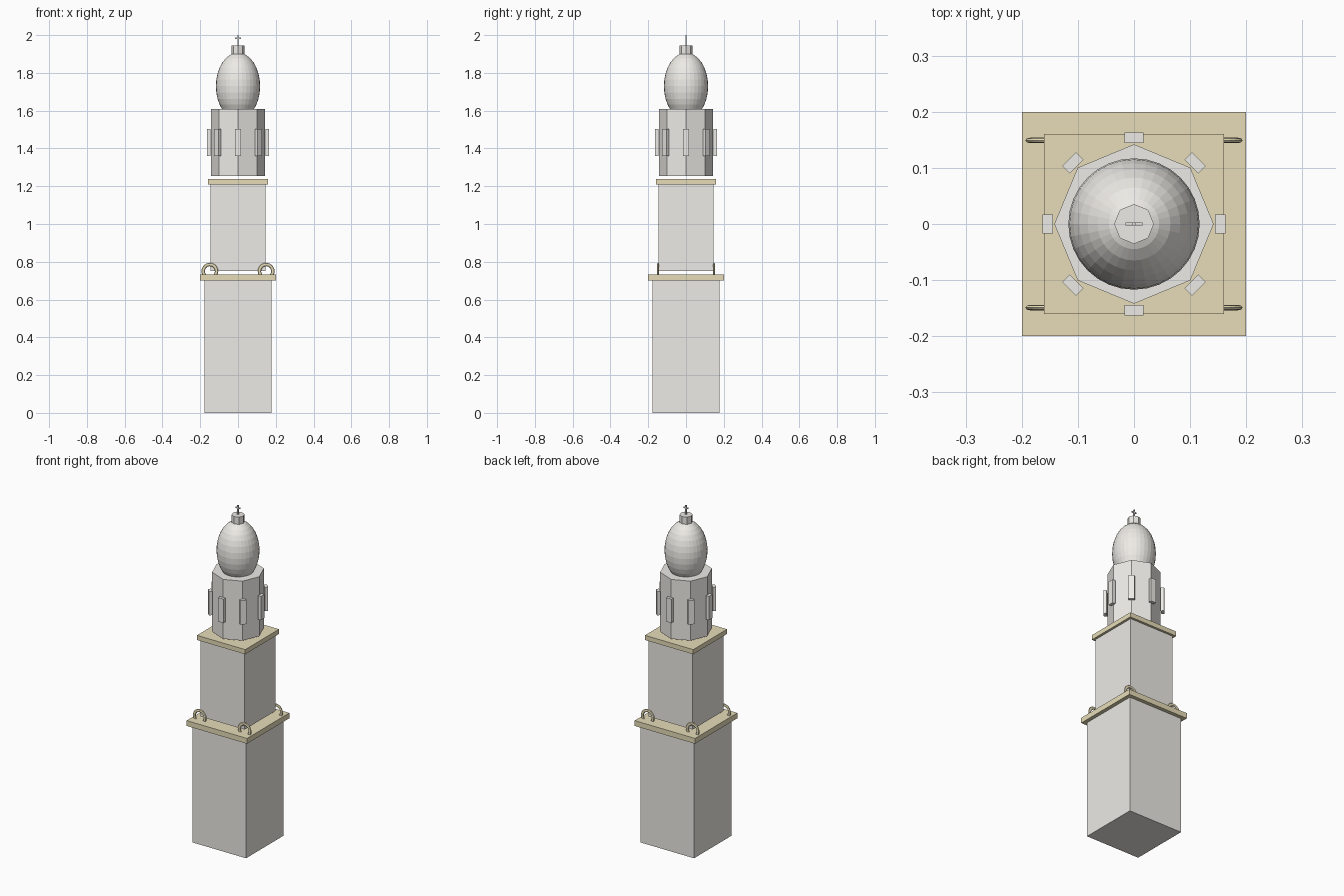
import bpy, math

if "Cube" in bpy.data.objects:
    bpy.data.objects.remove(bpy.data.objects["Cube"])

def material(name, rgb):
    m = bpy.data.materials.new(name)
    m.diffuse_color = (*rgb, 1)
    m.use_nodes = True
    m.node_tree.nodes["Principled BSDF"].inputs["Base Color"].default_value = m.diffuse_color
    return m

stone = material("stone", (0.85, 0.83, 0.79))
gold = material("gold", (0.80, 0.72, 0.48))

def finish(name, mat):
    ob = bpy.context.object
    ob.name = name
    ob.data.materials.append(mat)
    return ob

def box(name, x, y, z0, z1, mat, loc=(0, 0), turn=0):
    """Box with half sizes x, y spanning z0..z1."""
    bpy.ops.mesh.primitive_cube_add(size=2, location=(*loc, (z0 + z1) / 2), rotation=(0, 0, turn))
    bpy.context.object.scale = (x, y, (z1 - z0) / 2)
    return finish(name, mat)

def octagon(name, r, z0, z1, mat):
    bpy.ops.mesh.primitive_cylinder_add(vertices=8, radius=r, depth=z1 - z0,
                                        location=(0, 0, (z0 + z1) / 2))
    return finish(name, mat)

# square tiers and their cornices
box("lower_shaft", 0.178, 0.178, 0, 0.70, stone)
box("lower_cornice", 0.20, 0.20, 0.70, 0.732, gold)
box("upper_shaft", 0.146, 0.146, 0.75, 1.21, stone)
box("upper_cornice", 0.16, 0.16, 1.21, 1.238, gold)

# scroll rings at the corners of the lower cornice
for sx in (-1, 1):
    for sy in (-1, 1):
        bpy.ops.mesh.primitive_torus_add(major_radius=0.0355, minor_radius=0.009,
                                         major_segments=24, minor_segments=8,
                                         location=(sx * 0.149, sy * 0.149, 0.75),
                                         rotation=(math.pi / 2, 0, 0))
        bpy.context.object.scale = (1, 1, 0.55)
        finish("corner_scroll", gold)

# octagonal belfry with a window panel off each corner
octagon("belfry_drum", 0.142, 1.253, 1.609, stone)
for i in range(8):
    a = i * math.pi / 4
    box("belfry_window", 0.0092, 0.0172, 1.36, 1.503, stone,
        (0.154 * math.cos(a), 0.154 * math.sin(a)), a)

# dome, lantern and cross
bpy.ops.mesh.primitive_uv_sphere_add(segments=32, ring_count=16, radius=1, location=(0, 0, 1.73))
bpy.context.object.scale = (0.117, 0.117, 0.177)
finish("dome", stone)
octagon("lantern", 0.0355, 1.90, 1.944, stone)
box("cross_post", 0.003, 0.003, 1.944, 2.0, stone)
box("cross_bar", 0.0155, 0.003, 1.98, 1.987, stone)
